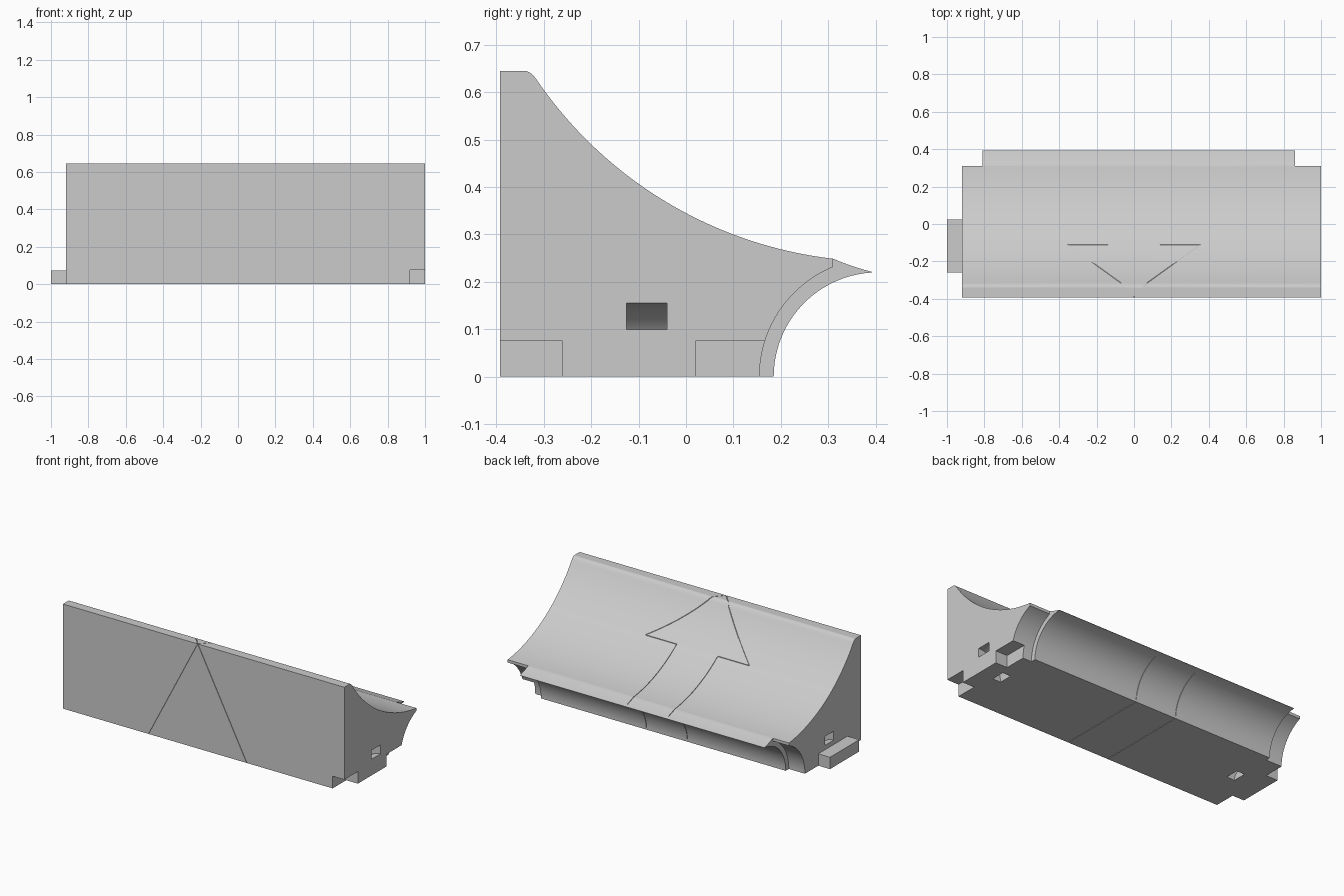
import bpy
import bmesh
import math
from mathutils import Vector

default = bpy.data.objects.get("Cube")
if default:
    bpy.data.objects.remove(default, do_unlink=True)

grey = bpy.data.materials.new("plain grey")
grey.use_nodes = True
grey.diffuse_color = (0.6, 0.6, 0.6, 1)
grey.node_tree.nodes["Principled BSDF"].inputs["Base Color"].default_value = (0.6, 0.6, 0.6, 1)


def loft(name, rings):
    """Closed solid joining a row of matching rings of points."""
    bm = bmesh.new()
    rows = [[bm.verts.new(p) for p in ring] for ring in rings]
    n = len(rows[0])
    for a, b in zip(rows, rows[1:]):
        for i in range(n):
            j = (i + 1) % n
            bm.faces.new((a[i], a[j], b[j], b[i]))
    bm.faces.new(rows[0])
    bm.faces.new(rows[-1])
    bmesh.ops.recalc_face_normals(bm, faces=bm.faces)
    if bm.calc_volume(signed=True) < 0:
        bmesh.ops.reverse_faces(bm, faces=bm.faces)
    mesh = bpy.data.meshes.new(name)
    bm.to_mesh(mesh)
    bm.free()
    mesh.materials.append(grey)
    obj = bpy.data.objects.new(name, mesh)
    bpy.context.collection.objects.link(obj)
    return obj


def extrude(name, profile, x0, x1):
    return loft(name, [[(x, y, z) for y, z in profile] for x in (x0, x1)])


def box(name, x0, x1, y0, y1, z0, z1):
    return extrude(name, [(y0, z0), (y1, z0), (y1, z1), (y0, z1)], x0, x1)


def volume(mesh):
    bm = bmesh.new()
    bm.from_mesh(mesh)
    result = bm.calc_volume(signed=True)
    bm.free()
    return result


def cut(target, cutter):
    """Subtract the cutter, keeping only a sound result."""
    cutter.hide_render = True
    before = volume(target.data)
    mod = target.modifiers.new("cut", "BOOLEAN")
    mod.operation = "DIFFERENCE"
    mod.object = cutter
    for solver in ("EXACT", "MANIFOLD"):
        mod.solver = solver
        bpy.context.view_layer.update()
        graph = bpy.context.evaluated_depsgraph_get()
        mesh = bpy.data.meshes.new_from_object(target.evaluated_get(graph))
        if 0.8 * before < volume(mesh) < before:
            target.data = mesh
            break
    target.modifiers.remove(mod)
    bpy.data.objects.remove(cutter, do_unlink=True)


def ramp(y):
    """Height of the concave ramp, with its rounded crest and thin lip."""
    if y > 0.31:
        t = y - 0.31
        return 0.2488 - 0.42 * t + t * t
    arc = 1.1227 - math.sqrt(0.774 - (y - 0.4113) ** 2)
    h = max(0.02 - abs(arc - 0.645), 0) / 0.02
    return min(arc, 0.645) - h * h * 0.005


def hollow(radius, y_end, steps=24):
    """Concave back, from the floor up to y_end."""
    end = math.acos((0.405 - y_end) / radius)
    return [(0.405 - radius * math.cos(end * i / steps),
             radius * math.sin(end * i / steps)) for i in range(steps + 1)]


# Main body
back = hollow(0.22, 0.392)
ramp_ys = [0.392 - 0.702 * i / 60 for i in range(61)]
ramp_ys += [-0.31 - 0.005 * i for i in range(1, 9)] + [-0.392]
profile = [(-0.392, 0)] + back + [(y, ramp(y)) for y in ramp_ys]
body = extrude("ramp_body", profile, -0.92, 1)

# Set-back lip and hollow at both ends
relief = hollow(0.25, 0.31) + [(0.31, 0.4), (0.6, 0.4), (0.6, -0.1), (0.155, -0.1)]
for x0, x1 in ((-1.1, -0.81), (0.86, 1.1)):
    cut(body, extrude("end_relief", relief, x0, x1))

# Notches either side of the flush block
for y0, y1 in ((-0.6, -0.26), (0.02, 0.6)):
    cut(body, box("corner_notch", 0.92, 1.1, y0, y1, -0.1, 0.075))

# Curved channels from each end face down to the floor
for x_end, side in ((1, -1), (-0.92, 1)):
    rings = []
    for i in range(-2, 19):
        a = math.radians(90 * i / 16)
        rings.append([(x_end + side * r * math.sin(a), y, r * math.cos(a))
                      for r, y in ((0.1, -0.125), (0.155, -0.125),
                                   (0.155, -0.04), (0.1, -0.04))])
    cut(body, loft("channel", rings))


def groove(points, side, normal):
    """Hairline groove following a path on the surface."""
    s = Vector(side).normalized() * 0.0015
    n = Vector(normal).normalized() * 0.004
    cut(body, loft("groove", [[Vector(p) + s + n, Vector(p) - s + n,
                               Vector(p) - s - n, Vector(p) + s - n] for p in points]))


def on_ramp(x0, y0, x1, y1, steps=30):
    pts = []
    for i in range(steps + 1):
        t = i / steps
        y = y0 + (y1 - y0) * t
        pts.append((x0 + (x1 - x0) * t, y, ramp(y)))
    return pts


# Arrow outline: head on the ramp, shaft over the lip and under the floor
UP = (0, 0, 1)
for m in (-1, 1):
    groove([(0, -0.392, 0.645), (m * 0.335, -0.392, 0)], (2, 0, m), (0, 1, 0))
    groove(on_ramp(0, -0.392, m * 0.07, -0.315, 12), (1, -m, 0), UP)
    groove(on_ramp(m * 0.07, -0.315, m * 0.355, -0.11), (0.2, -m * 0.28, 0), UP)
    groove(on_ramp(m * 0.355, -0.11, m * 0.14, -0.11, 1), (0, 1, 0), UP)
    groove(on_ramp(m * 0.14, -0.11, m * 0.14, 0.37), (1, 0, 0), UP)
    groove([(m * 0.14, y, z) for y, z in back[1:-3]], (1, 0, 0), (0, 1, -1))
    groove([(m * 0.14, -0.39, 0), (m * 0.14, 0.18, 0)], (1, 0, 0), UP)

# Connecting tab on the opposite end
tab = box("end_tab", -1, -0.92, -0.26, 0.025, 0, 0.073)

# Smooth curves, sharp edges
bpy.ops.object.select_all(action="DESELECT")
body.select_set(True)
bpy.context.view_layer.objects.active = body
bpy.ops.object.shade_smooth_by_angle(angle=math.radians(25))
